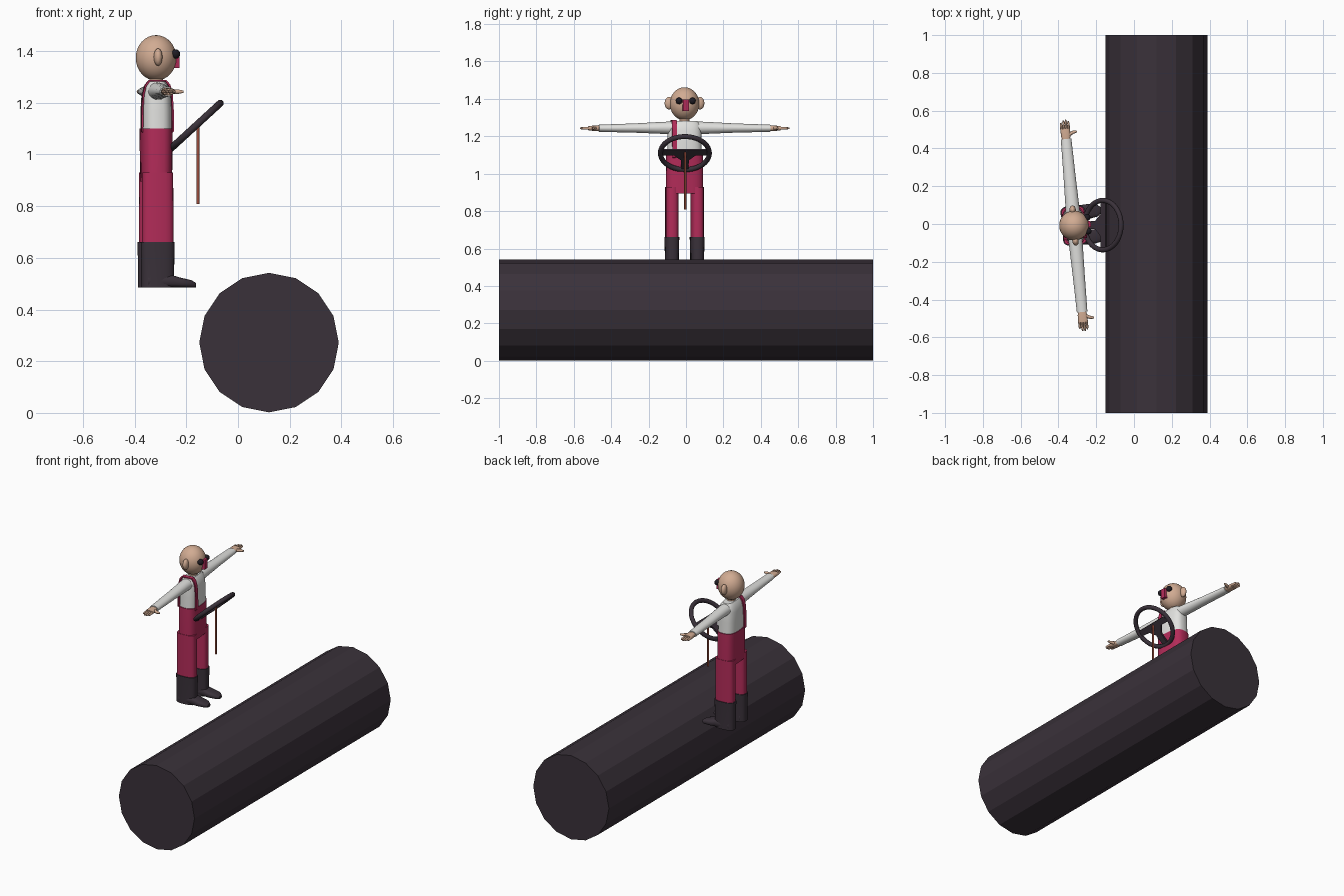
import bpy, bmesh, math
from mathutils import Matrix, Vector

if "Cube" in bpy.data.objects:
    bpy.data.objects.remove(bpy.data.objects["Cube"])

X, Y, Z = Vector((1, 0, 0)), Vector((0, 1, 0)), Vector((0, 0, 1))
# The driver faces +x, turned slightly
ROOT = Matrix.Translation((-0.317, -0.008, 0)) @ Matrix.Rotation(math.radians(5.3), 4, 'Z')
WORLD = Matrix.Identity(4)


def material(name, rgb):
    m = bpy.data.materials.new(name)
    m.diffuse_color = (*rgb, 1)
    m.use_nodes = True
    m.node_tree.nodes["Principled BSDF"].inputs["Base Color"].default_value = m.diffuse_color
    return m


dark = material("charcoal", (0.042, 0.031, 0.042))
black = material("eye black", (0.013, 0.011, 0.016))
skin = material("skin", (0.64, 0.41, 0.29))
white = material("shirt white", (0.76, 0.76, 0.74))
pink = material("crimson", (0.45, 0.025, 0.10))
rust = material("rust", (0.33, 0.075, 0.045))


def finish(bm, name, mat, matrix=ROOT, smooth=True):
    bmesh.ops.recalc_face_normals(bm, faces=bm.faces[:])
    me = bpy.data.meshes.new(name)
    bm.to_mesh(me)
    bm.free()
    me.materials.append(mat)
    ob = bpy.data.objects.new(name, me)
    bpy.context.collection.objects.link(ob)
    ob.matrix_world = matrix
    if smooth:
        bpy.ops.object.select_all(action='DESELECT')
        ob.select_set(True)
        bpy.context.view_layer.objects.active = ob
        bpy.ops.object.shade_smooth_by_angle(angle=math.radians(40))
    return ob


def loft(name, mat, rings, u, v, power=2.0, n=20, matrix=ROOT):
    """Skin rings of (centre, radius along u, radius along v)."""
    bm = bmesh.new()
    loops = []
    for c, ru, rv in rings:
        loop = []
        for i in range(n):
            a = 2 * math.pi * i / n
            cu, sv = math.cos(a), math.sin(a)
            pu = math.copysign(abs(cu) ** (2 / power), cu)
            pv = math.copysign(abs(sv) ** (2 / power), sv)
            loop.append(bm.verts.new(Vector(c) + u * ru * pu + v * rv * pv))
        loops.append(loop)
    for a, b in zip(loops, loops[1:]):
        for i in range(n):
            bm.faces.new((a[i], a[(i + 1) % n], b[(i + 1) % n], b[i]))
    bm.faces.new(loops[0])
    bm.faces.new(loops[-1])
    return finish(bm, name, mat, matrix)


def ball(name, mat, centre, radii, seg=24):
    bm = bmesh.new()
    bmesh.ops.create_uvsphere(bm, u_segments=seg, v_segments=seg // 2, radius=1,
                              matrix=Matrix.LocRotScale(Vector(centre), None, Vector(radii)))
    return finish(bm, name, mat)


def prism(name, mat, outline, depth, matrix):
    """Extrude a flat outline, centred on its plane."""
    bm = bmesh.new()
    low = [bm.verts.new((x, y, -depth / 2)) for x, y in outline]
    high = [bm.verts.new((x, y, depth / 2)) for x, y in outline]
    bm.faces.new(low)
    bm.faces.new(high)
    n = len(low)
    for i in range(n):
        bm.faces.new((low[i], low[(i + 1) % n], high[(i + 1) % n], high[i]))
    return finish(bm, name, mat, matrix, smooth=False)


# Sixteen-sided roller
bm = bmesh.new()
bmesh.ops.create_cone(bm, cap_ends=True, segments=16, radius1=0.27, radius2=0.27, depth=2)
finish(bm, "roller", dark,
       Matrix.Translation((0.12, 0, 0.272)) @ Matrix.Rotation(math.pi / 2, 4, 'X'), smooth=False)

# Torso, neck and trouser top
loft("shirt", white, [((0, 0, 1.08), .059, .094), ((0, 0, 1.17), .059, .091),
                      ((0, 0, 1.23), .055, .09), ((0, 0, 1.265), .046, .085),
                      ((0, 0, 1.282), .032, .068)], X, Y, 2.8, 28)
loft("neck", skin, [((0, 0, 1.27), .027, .027), ((0, 0, 1.31), .026, .026)], X, Y)
loft("trouser_top", pink, [((0, 0, 0.895), .060, .100), ((0, 0, 1.0), .061, .100),
                           ((0, 0, 1.1), .062, .098)], X, Y, 3, 28)

# One shoulder strap running front to back
path = [(.063, 1.09), (.062, 1.18), (.058, 1.235), (.049, 1.27), (.034, 1.288)]
path += [(-x, z) for x, z in reversed(path)]
inner = [(x * .9, z - .006) for x, z in path]
strap_outline = path + inner[::-1]
bm = bmesh.new()
sides = [[bm.verts.new((x, y, z)) for x, z in strap_outline] for y in (-.071, -.045)]
n = len(strap_outline)
for i in range(n):
    bm.faces.new((sides[0][i], sides[0][(i + 1) % n], sides[1][(i + 1) % n], sides[1][i]))
for s in sides:
    for i in range(len(path) - 1):
        bm.faces.new((s[i], s[i + 1], s[n - 2 - i], s[n - 1 - i]))
finish(bm, "shoulder_strap", pink)

# Head and face
ball("head", skin, (0, 0, 1.374), (.079, .079, .088), 32)
prism("nose", pink, [(.065, -.018), (.089, -.015), (.089, .015), (.065, .018)], .062,
      ROOT @ Matrix.Translation((0, 0, 1.366)))

for side, word in ((1, "left"), (-1, "right")):
    ball(word + "_ear", skin, (0, side * .083, 1.377), (.017, .024, .034), 16)
    ball(word + "_eye", black, (.072, side * .036, 1.389), (.018, .018, .018), 16)

    # Leg and boot
    y = side * .068
    loft(word + "_leg", pink, [((0, y, .64), .061, .034), ((0, y, .78), .061, .034),
                               ((0, y, .93), .060, .034)], X, Y, 3)
    loft(word + "_boot_shaft", dark, [((0, y, .485), .064, .036), ((0, y, .56), .064, .036),
                                      ((0, y, .662), .066, .039)], X, Y, 2.8)
    loft(word + "_boot_foot", dark, [((x, y, .485 + h / 2), w, h / 2) for x, w, h in
                                     ((-.04, .034, .05), (.05, .037, .05), (.09, .039, .038),
                                      (.13, .032, .029), (.148, .016, .018))], Y, Z, 3)

    # Sleeve, hand, fingers and thumb
    loft(word + "_sleeve", white, [((0, side * d, z), rx, rz) for d, z, rx, rz in
                                   ((.06, 1.245, .038, .034), (.12, 1.245, .036, .032),
                                    (.26, 1.244, .032, .025), (.46, 1.243, .028, .019))], X, Z)
    loft(word + "_palm", skin, [((0, side * d, 1.243), rx, rz) for d, rx, rz in
                                ((.45, .019, .013), (.475, .025, .015), (.515, .026, .012))],
         X, Z, 2.6, 16)
    for i, length in enumerate((.042, .05, .048, .036)):
        fx = .0195 - i * .013
        loft(f"{word}_finger_{i + 1}", skin,
             [((fx, side * d, 1.243), r, r * 1.2) for d, r in
              ((.508, .0068), (.51 + length * .8, .006), (.512 + length, .003))], X, Z, 2, 10)
    loft(word + "_thumb", skin, [((x, side * d, 1.243), r, r) for x, d, r in
                                 ((.01, .478, .011), (.04, .492, .009), (.06, .495, .005))],
         Y, Z, 2, 10)

# Steering wheel: local x runs up the slope, y across
WHEEL = Matrix.Translation((-.165, -.006, 1.11)) @ Matrix.Rotation(math.radians(-42.5), 4, 'Y')
bm = bmesh.new()
R, r, N, M = .131, .0135, 40, 12
grid = []
for i in range(N):
    a = 2 * math.pi * i / N
    grid.append([bm.verts.new(((R + r * math.cos(b)) * math.cos(a),
                               (R + r * math.cos(b)) * math.sin(a), r * math.sin(b)))
                 for b in (2 * math.pi * j / M for j in range(M))])
for i in range(N):
    for j in range(M):
        k, l = (i + 1) % N, (j + 1) % M
        bm.faces.new((grid[i][j], grid[k][j], grid[k][l], grid[i][l]))
finish(bm, "wheel_rim", dark, WHEEL)
prism("wheel_crossbar", dark, [(-.012, -.13), (.026, -.13), (.026, .13), (-.012, .13)], .012, WHEEL)
prism("wheel_lower_spoke", dark, [(-.01, -.06), (-.01, .06), (-.05, .022), (-.13, .018),
                                  (-.13, -.018), (-.05, -.022)], .012, WHEEL)

# Steering column
loft("steering_column", rust, [((-.155, -.004, .808), .006, .006),
                               ((-.155, -.004, 1.118), .006, .006)], X, Y, 2, 12, WORLD)
